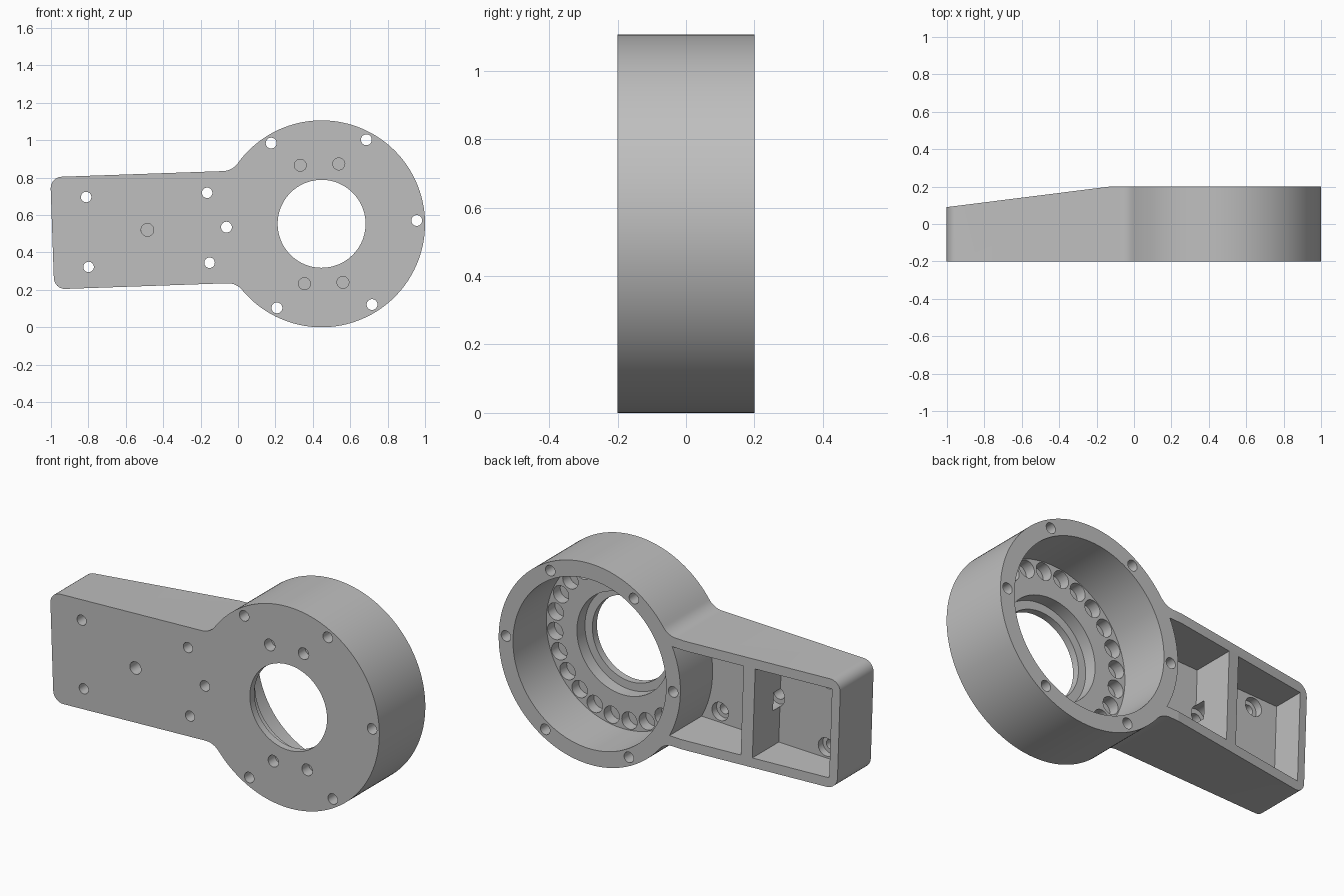
import bpy, bmesh, math
from mathutils import Matrix, Vector

default = bpy.data.objects.get("Cube")
if default:
    bpy.data.objects.remove(default, do_unlink=True)

# Main dimensions, measured from the axis of the round housing
R_HOUSING, R_BORE, R_BOLTS = 0.553, 0.466, 0.509
FRONT, BACK, FLOOR, POCKET_FLOOR = -0.2, 0.2, -0.09, -0.08
ARM_END, ARM_HALF, FILLET, CORNER = -1.441, 0.30, 0.10, 0.06
POCKET_HALF, RIB_NEAR, RIB_FAR, POCKET_END = 0.247, -0.90, -0.965, -1.395


def arc(cu, cv, r, start, end, steps):
    angles = [math.radians(start + (end - start) * i / steps) for i in range(steps + 1)]
    return [(cu + r * math.cos(a), cv + r * math.sin(a)) for a in angles]


def add_prism(bm, outline, y0, y1):
    rings = [[bm.verts.new((u, y, v)) for u, v in outline] for y in (y0, y1)]
    bridge(bm, rings)


def add_turned(bm, profile, u=0, v=0, sides=32):
    # Stepped cylinder along y from (radius, y) pairs
    rings = [[bm.verts.new((p[0], y, p[1])) for p in arc(u, v, r, 0, 360, sides)[:-1]]
             for r, y in profile]
    bridge(bm, rings)


def bridge(bm, rings):
    n = len(rings[0])
    for a, b in zip(rings, rings[1:]):
        for i in range(n):
            j = (i + 1) % n
            bm.faces.new((a[i], a[j], b[j], b[i]))
    bm.faces.new(rings[0])
    bm.faces.new(rings[-1])


def finish(bm, name):
    bmesh.ops.recalc_face_normals(bm, faces=bm.faces)
    mesh = bpy.data.meshes.new(name)
    bm.to_mesh(mesh)
    bm.free()
    obj = bpy.data.objects.new(name, mesh)
    bpy.context.collection.objects.link(obj)
    return obj


# Housing and arm outline: big arc, concave fillets, rounded end corners
fv = ARM_HALF + FILLET
fu = -math.sqrt((R_HOUSING + FILLET) ** 2 - fv ** 2)
meet = math.degrees(math.atan2(fv, fu))
upper = arc(0, 0, R_HOUSING, 0, meet, 60)
upper += arc(fu, fv, FILLET, meet - 180, -90, 10)[1:]
upper += arc(ARM_END + CORNER, ARM_HALF - CORNER, CORNER, 90, 180, 8)
lower = [(u, -v) for u, v in reversed(upper[1:])]
bm = bmesh.new()
add_prism(bm, upper + lower, FRONT, BACK)
body = finish(bm, "gearbox_housing")

cutters = []

# Sloping back of the arm
bm = bmesh.new()
add_prism(bm, [(-0.567, -BACK), (-1.6, -0.07), (-1.6, -0.5), (-0.567, -0.5)], -0.5, 0.5)
bm.transform(Matrix.Rotation(math.radians(90), 4, 'X'))
cutters.append(finish(bm, "slope_cutter"))

# Main bore, bearing seat and shaft opening
bm = bmesh.new()
add_turned(bm, [(R_BORE, 0.3), (R_BORE, FLOOR), (0.28, FLOOR), (0.28, -0.16),
                (0.235, -0.16), (0.235, -0.3)], sides=128)
cutters.append(finish(bm, "bore_cutter"))

# Ring of pin sockets in the floor
bm = bmesh.new()
for u, v in arc(0, 0, 0.414, 7.5, 367.5, 24)[:-1]:
    add_turned(bm, [(0.047, FLOOR + 0.04), (0.047, FLOOR - 0.06)], u, v, 24)
cutters.append(finish(bm, "pin_socket_cutter"))

# Two arm pockets, the inner one curved around the housing
bm = bmesh.new()
sweep = math.degrees(math.asin(POCKET_HALF / R_HOUSING))
add_prism(bm, arc(0, 0, R_HOUSING, 180 - sweep, 180 + sweep, 20)
          + [(RIB_NEAR, -POCKET_HALF), (RIB_NEAR, POCKET_HALF)], POCKET_FLOOR, 0.3)
add_prism(bm, [(u, v * POCKET_HALF) for u, v in
               ((RIB_FAR, 1), (RIB_FAR, -1), (POCKET_END, -1), (POCKET_END, 1))],
          POCKET_FLOOR, 0.3)
cutters.append(finish(bm, "pocket_cutter"))

# Screw holes: rim bolts, blind front holes, counterbored arm holes, rib hole
bm = bmesh.new()
for u, v in arc(0, 0, R_BOLTS, 0, 360, 6)[:-1]:
    add_turned(bm, [(0.029, 0.3), (0.029, -0.3)], u, v)
for angle in (72, 108, 252, 288):
    u, v = arc(0, 0, 0.333, angle, angle, 1)[0]
    add_turned(bm, [(0.032, -0.14), (0.032, -0.3)], u, v)
for u in (-0.606, -1.253):
    for v in (-0.187, 0.187):
        add_turned(bm, [(0.05, 0.0), (0.05, -0.12), (0.028, -0.12), (0.028, -0.3)], u, v)
add_turned(bm, [(0.06, -0.02), (0.06, -0.12), (0.034, -0.12), (0.034, -0.3)], -0.932, 0)
cutters.append(finish(bm, "screw_hole_cutter"))

# Cut everything out of the body
bpy.ops.object.select_all(action='DESELECT')
bpy.context.view_layer.objects.active = body
body.select_set(True)
for cutter in cutters:
    cutter.hide_render = True
    cut = body.modifiers.new(cutter.name, 'BOOLEAN')
    cut.operation, cut.solver, cut.object = 'DIFFERENCE', 'EXACT', cutter
    bpy.ops.object.modifier_apply(modifier=cut.name)
    bpy.data.objects.remove(cutter, do_unlink=True)

# Slight tilt of the arm, then placement on the ground
body.data.transform(Matrix.Translation(Vector((0.447, 0, R_HOUSING)))
                    @ Matrix.Rotation(math.radians(-2), 4, 'Y'))

grey = bpy.data.materials.new("plain grey")
grey.use_nodes = True
grey.diffuse_color = (0.52, 0.52, 0.52, 1)
grey.node_tree.nodes["Principled BSDF"].inputs["Base Color"].default_value = grey.diffuse_color
body.data.materials.clear()
body.data.materials.append(grey)
bpy.ops.object.shade_smooth_by_angle(angle=math.radians(30))
